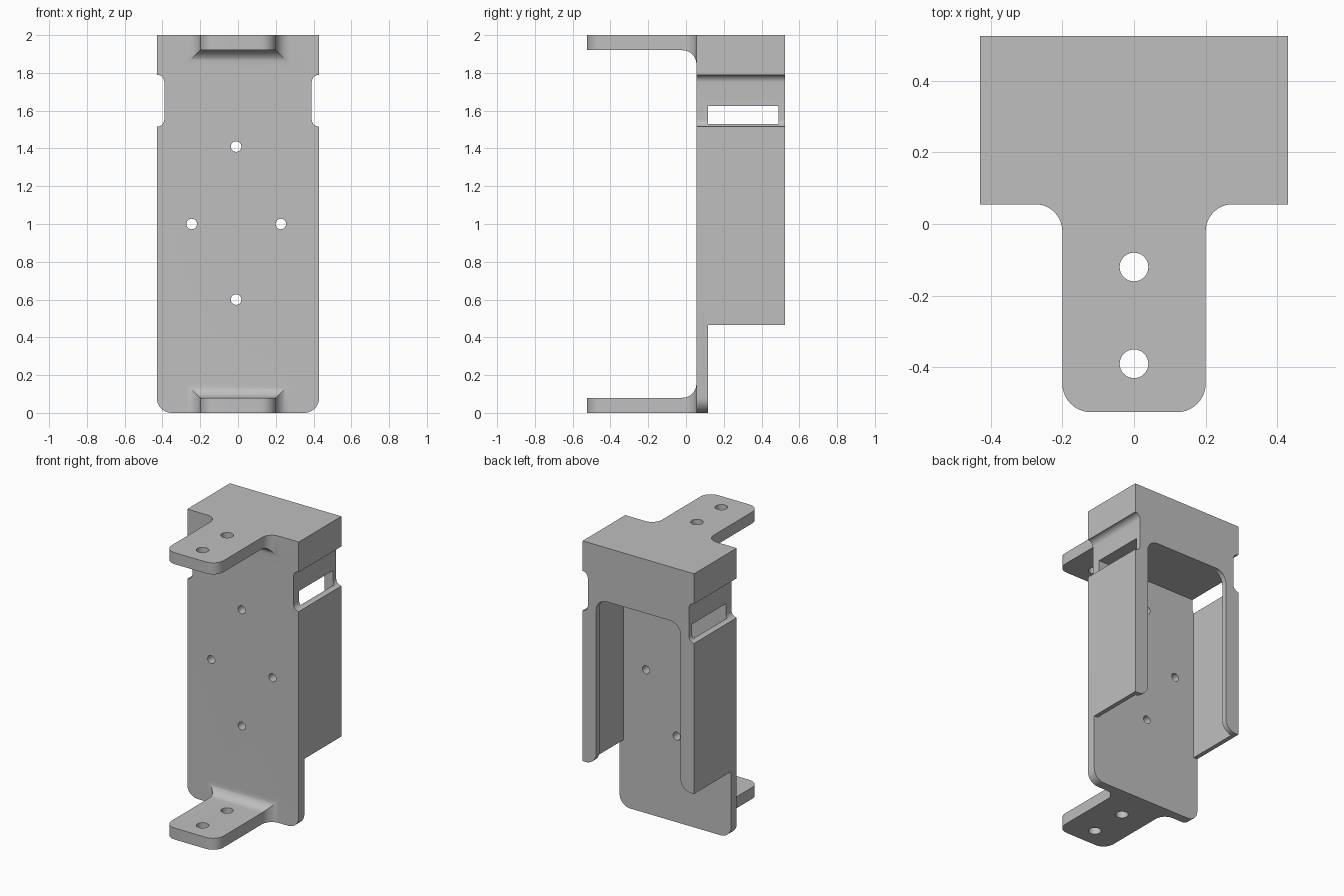
import bpy, bmesh
from math import sin, cos, pi, radians

cube = bpy.data.objects.get("Cube")
if cube:
    bpy.data.objects.remove(cube, do_unlink=True)

grey = bpy.data.materials.new("plain grey")
grey.use_nodes = True
grey.diffuse_color = (0.52, 0.52, 0.52, 1)
grey.node_tree.nodes["Principled BSDF"].inputs["Base Color"].default_value = (0.52, 0.52, 0.52, 1)

HALF, FRONT, BACK = 0.43, 0.055, 0.525
PLATE_BACK, LIP_FRONT = 0.117, 0.49
CEILING, WALL_BOTTOM = 1.625, 0.465


def loft(name, rings):
    """Skin a list of matching closed rings and cap both ends."""
    bm = bmesh.new()
    loops = [[bm.verts.new(p) for p in ring] for ring in rings]
    n = len(loops[0])
    for a, b in zip(loops, loops[1:]):
        for i in range(n):
            j = (i + 1) % n
            bm.faces.new((a[i], a[j], b[j], b[i]))
    bm.faces.new(loops[0])
    bm.faces.new(loops[-1])
    bmesh.ops.recalc_face_normals(bm, faces=bm.faces)
    mesh = bpy.data.meshes.new(name)
    bm.to_mesh(mesh)
    bm.free()
    mesh.materials.append(grey)
    obj = bpy.data.objects.new(name, mesh)
    bpy.context.collection.objects.link(obj)
    return obj


def prism(name, outline, y0, y1):
    """Extrude an x-z outline along y."""
    return loft(name, [[(x, y, z) for x, z in outline] for y in (y0, y1)])


def box(name, w, y0, y1, z0, z1):
    return prism(name, [(-w, z0), (w, z0), (w, z1), (-w, z1)], y0, y1)


def arc(cx, cz, r, start, end, steps=10):
    angles = [radians(start + (end - start) * i / steps) for i in range(steps + 1)]
    return [(cx + r * cos(a), cz + r * sin(a)) for a in angles]


def mirrored(half):
    """Close a right-hand half outline by mirroring it in x."""
    return half + [(-x, z) for x, z in reversed(half)]


def combine(target, tool, operation):
    mod = target.modifiers.new("combine", "BOOLEAN")
    mod.operation = operation
    mod.solver = "EXACT"
    mod.object = tool
    bpy.context.view_layer.objects.active = target
    bpy.ops.object.modifier_apply(modifier=mod.name)
    bpy.data.objects.remove(tool, do_unlink=True)


# Housing block: rounded foot corners and a rounded notch on each side
side = (arc(HALF - 0.08, 0.08, 0.08, -90, 0)
        + arc(HALF, 1.555, 0.04, 270, 180)
        + arc(HALF, 1.75, 0.04, 180, 90)
        + [(HALF, 2)])
bracket = prism("mounting_bracket", mirrored(side), FRONT, BACK)

# Remove everything behind the plate below the side walls
combine(bracket, box("foot_cutter", 0.6, PLATE_BACK, 0.7, -0.2, WALL_BOTTOM), "DIFFERENCE")

# Inner cavity, which breaks through the notches as side slots
combine(bracket, box("cavity_cutter", 0.4, PLATE_BACK, LIP_FRONT, 0.3, CEILING), "DIFFERENCE")

# Rear opening, leaving a lip with rounded corners
opening = ([(0.405, 0.3)]
           + arc(0.405, WALL_BOTTOM + 0.08, 0.08, 270, 180)
           + arc(0.245, CEILING - 0.08, 0.08, 0, 90))
combine(bracket, prism("opening_cutter", mirrored(opening), LIP_FRONT - 0.05, 0.7), "DIFFERENCE")


# Mounting tabs: rounded tips, flared and filleted roots
def tab(name, top):
    tip, root = 0.08, 0.075
    quarter = [i * pi / 20 for i in range(11)]
    stations = [(-0.445 - tip * cos(a), 0.12 + tip * sin(a), 0.08) for a in quarter]
    for a in quarter:
        grow = root * (1 - cos(a))
        stations.append((FRONT - root + root * sin(a), 0.2 + grow, 0.08 + grow))
    stations.append((FRONT + 0.03,) + stations[-1][1:])
    rings = []
    for y, w, h in stations:
        z0, z1 = (2 - h, 2) if top else (0, h)
        rings.append([(-w, y, z0), (w, y, z0), (w, y, z1), (-w, y, z1)])
    return loft(name, rings)


for name, top in (("lower_tab", False), ("upper_tab", True)):
    combine(bracket, tab(name, top), "UNION")

# Screw holes through both tabs
for y in (-0.12, -0.39):
    for z in (0.04, 1.96):
        circle = arc(0, y, 0.04, 0, 360, 32)[:-1]
        tool = loft("tab_hole_cutter", [[(x, v, h) for x, v in circle] for h in (z - 0.1, z + 0.1)])
        combine(bracket, tool, "DIFFERENCE")

# Four screw holes through the plate
for x, z in ((-0.01, 1.41), (-0.01, 0.6), (-0.245, 1.0), (0.227, 1.0)):
    circle = arc(x, z, 0.028, 0, 360, 24)[:-1]
    combine(bracket, prism("plate_hole_cutter", circle, 0, 0.2), "DIFFERENCE")

bpy.ops.object.select_all(action="DESELECT")
bracket.select_set(True)
bpy.context.view_layer.objects.active = bracket
bpy.ops.object.shade_smooth_by_angle(angle=radians(30))
